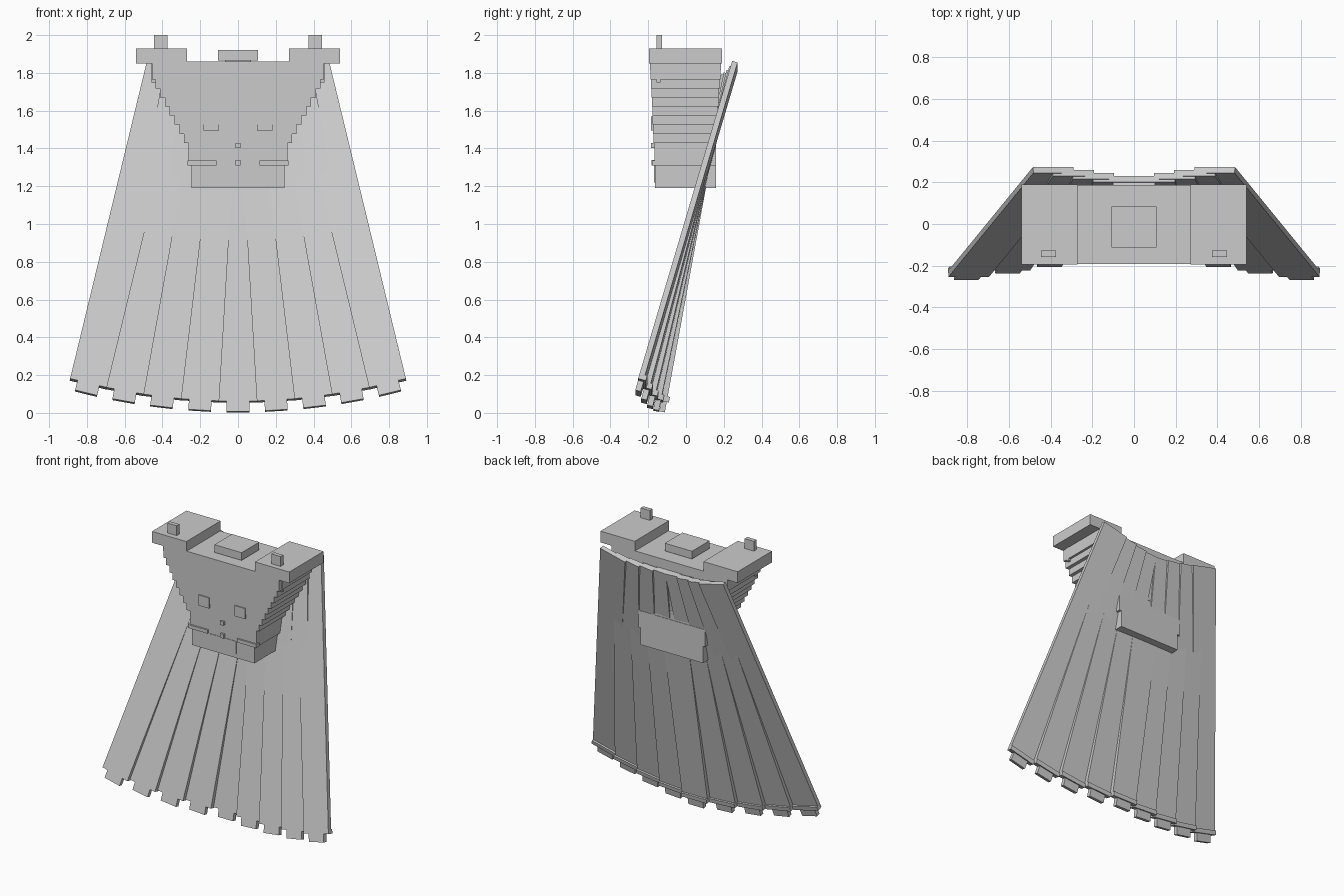
import bpy, bmesh, math
from mathutils import Matrix, Vector

if "Cube" in bpy.data.objects:
    bpy.data.objects.remove(bpy.data.objects["Cube"])

grey = bpy.data.materials.new("plain grey")
grey.diffuse_color = (0.6, 0.6, 0.6, 1)
grey.use_nodes = True
grey.node_tree.nodes["Principled BSDF"].inputs["Base Color"].default_value = grey.diffuse_color


def add_box(bm, x0, x1, y0, y1, z0, z1, mat=Matrix()):
    centre = Vector(((x0 + x1) / 2, (y0 + y1) / 2, (z0 + z1) / 2))
    scale = Matrix.Diagonal((x1 - x0, y1 - y0, z1 - z0, 1))
    bmesh.ops.create_cube(bm, size=1, matrix=mat @ Matrix.Translation(centre) @ scale)


def finish(name, bm):
    mesh = bpy.data.meshes.new(name)
    bm.to_mesh(mesh)
    bm.free()
    mesh.materials.append(grey)
    obj = bpy.data.objects.new(name, mesh)
    bpy.context.collection.objects.link(obj)


def box(name, *dims, mirrored=False):
    bm = bmesh.new()
    add_box(bm, *dims)
    if mirrored:
        x0, x1, *rest = dims
        add_box(bm, -x1, -x0, *rest)
    finish(name, bm)


# Torso: lower block plus slabs that widen upward
bm = bmesh.new()
add_box(bm, -0.245, 0.245, -0.165, 0.16, 1.19, 1.31)
add_box(bm, -0.262, 0.262, -0.167, 0.16, 1.31, 1.43)
count = 9
step = (1.86 - 1.43) / count
for i in range(count):
    t = (i + 0.5) / count
    z = 1.43 + i * step
    half = min(0.285 + 0.0255 * i, 0.455)
    add_box(bm, -half, half, -0.17 - 0.022 * t, 0.155 + 0.033 * t, z, z + step)
finish("torso", bm)

# Shoulders, pegs and collar
box("shoulder_pads", 0.27, 0.54, -0.195, 0.19, 1.85, 1.93, mirrored=True)
box("shoulder_pegs", 0.373, 0.445, -0.157, -0.127, 1.92, 2.0, mirrored=True)
box("collar_base", -0.07, 0.07, -0.08, 0.055, 1.85, 1.875)
box("collar", -0.107, 0.107, -0.112, 0.085, 1.865, 1.92)
box("shoulder_straps", 0.43, 0.458, -0.155, -0.135, 1.75, 1.85, mirrored=True)

# Chest and belt details
box("chest_pockets", 0.1, 0.183, -0.184, -0.15, 1.495, 1.57, mirrored=True)
box("belt_bars", 0.115, 0.268, -0.178, -0.14, 1.31, 1.335, mirrored=True)
box("upper_button", -0.014, 0.014, -0.184, -0.15, 1.403, 1.43)
box("lower_button", -0.014, 0.014, -0.182, -0.15, 1.31, 1.34)
box("waist_plate", -0.105, 0.105, -0.17, -0.15, 1.22, 1.31)

# Cape: nine tilted strips fanned about a point high above
for i in range(-4, 5):
    n = abs(i)
    angle = math.radians(3.4) * i
    y_low, y_high = -0.117 - 0.0305 * n, 0.2 + 0.0147 * n
    length, pivot = 1.73, 3.43
    tilt = math.atan2(y_high - y_low, length)
    mat = (Matrix.Translation((0, 0, pivot)) @ Matrix.Rotation(-angle, 4, 'Y')
           @ Matrix.Translation((0, y_low, 0.06 - pivot)) @ Matrix.Rotation(-tilt, 4, 'X'))
    bm = bmesh.new()
    full = length / math.cos(tilt)
    add_box(bm, -0.1, 0.1, -0.015, 0.015, 0, full, mat)
    add_box(bm, -0.1, 0.1, 0.01, 0.027, 0, 0.03, mat)
    add_box(bm, -0.06, 0.06, -0.015, 0.015, -0.055, 0.01, mat)
    finish("cape_strip_%d" % (i + 5), bm)
